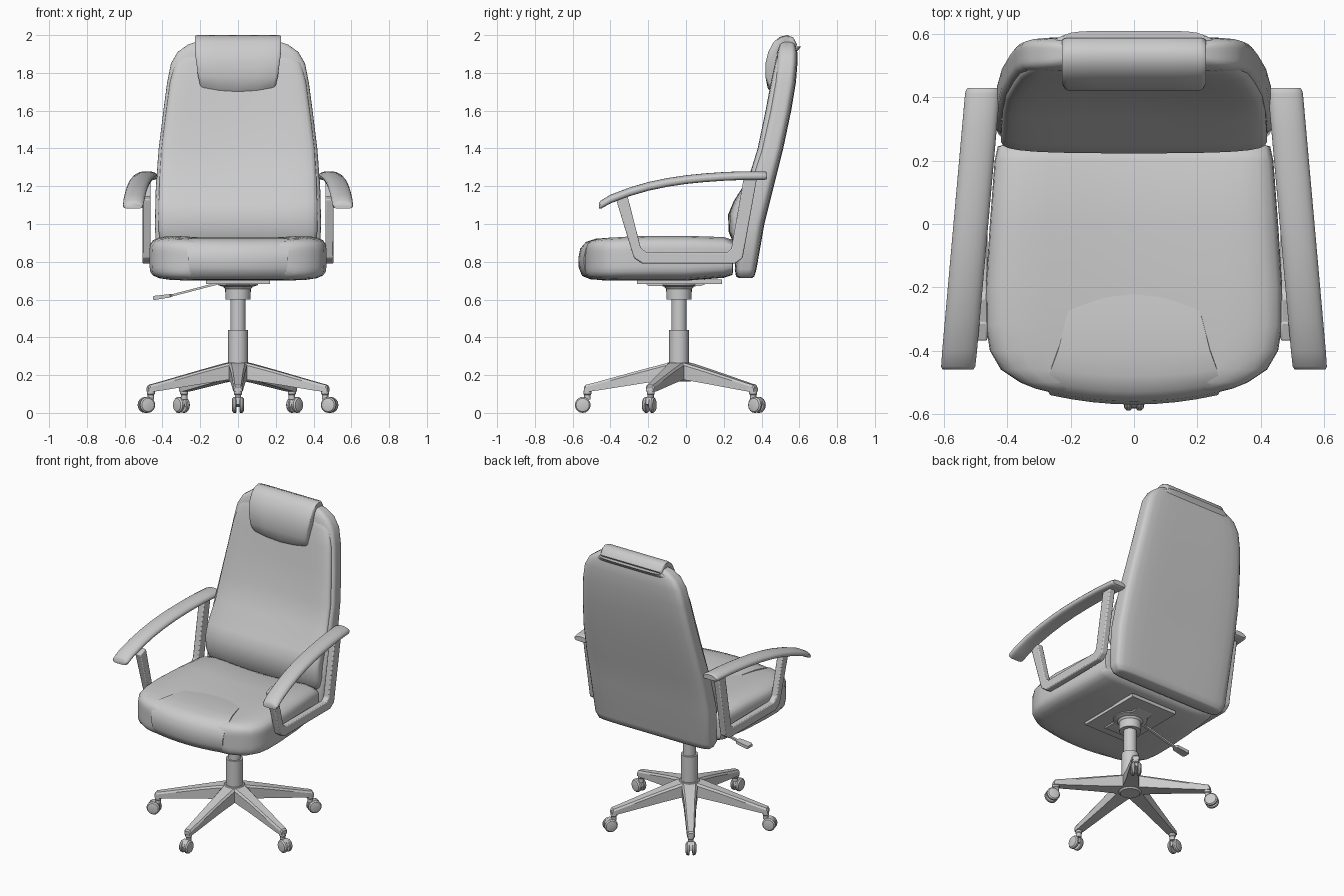
import bpy, bmesh, math
from mathutils import Matrix, Vector

if "Cube" in bpy.data.objects:
    bpy.data.objects.remove(bpy.data.objects["Cube"])

CY = -0.037  # y of the column axis


def finish(name, bm, angle=40, mat=None):
    if mat:
        bm.transform(mat)
    bmesh.ops.recalc_face_normals(bm, faces=bm.faces)
    me = bpy.data.meshes.new(name)
    bm.to_mesh(me)
    bm.free()
    ob = bpy.data.objects.new(name, me)
    bpy.context.collection.objects.link(ob)
    bpy.ops.object.select_all(action='DESELECT')
    ob.select_set(True)
    bpy.context.view_layer.objects.active = ob
    bpy.ops.object.shade_smooth_by_angle(angle=math.radians(angle))
    return ob


def loft(name, rings, angle=40, mat=None):
    bm = bmesh.new()
    vs = [[bm.verts.new(p) for p in r] for r in rings]
    n = len(vs[0])
    for a, b in zip(vs, vs[1:]):
        for i in range(n):
            bm.faces.new((a[i], a[(i + 1) % n], b[(i + 1) % n], b[i]))
    bm.faces.new(vs[0])
    bm.faces.new(vs[-1])
    return finish(name, bm, angle, mat)


def soft_square(power, k=10):
    """Points of a rounded square in -1..1, evenly spread along the sides."""
    side = [(-1 + 2 * i / k, -1) for i in range(k)]
    pts = []
    for q in range(4):
        for u, v in side:
            s = (abs(u) ** power + abs(v) ** power) ** (-1 / power)
            pts.append((u * s, v * s))
        side = [(-v, u) for u, v in side]
    return pts


def lathe(name, profile, sides=24, mat=None):
    rings = [[(r * math.cos(2 * math.pi * i / sides), r * math.sin(2 * math.pi * i / sides), z)
              for i in range(sides)] for r, z in profile]
    return loft(name, rings, 35, mat)


def plate(name, pts, x0, x1, mat=None):
    """Extrude a y-z outline between two x values."""
    return loft(name, [[(x, y, z) for y, z in pts] for x in (x0, x1)], 30, mat)


# Seat cushion: sections along y (y, half width, bottom, top)
rings = []
for y, w, zb, zt in [(.25, .41, .75, .90), (.245, .43, .73, .92), (.2, .44, .715, .935),
                     (0, .455, .70, .942), (-.2, .468, .70, .942), (-.32, .468, .70, .937),
                     (-.40, .455, .70, .932), (-.46, .42, .703, .925), (-.50, .36, .71, .915),
                     (-.52, .31, .72, .90), (-.535, .25, .745, .87)]:
    ring = []
    for u, v in soft_square(6):
        dish = .02 * max(0, 1 - (u / .75) ** 2) if v > 0 else 0
        ring.append((u * w, y, (zb + zt) / 2 + v * (zt - zb) / 2 - dish))
    rings.append(ring)
loft("seat_cushion", rings, 60)

# Raised front panel of the seat: arc profile with a widening outline
rings = []
for y, z, w in [(-.22, .921, .19), (-.30, .928, .215), (-.40, .928, .24), (-.48, .922, .262),
                (-.53, .905, .27), (-.56, .87, .27), (-.57, .82, .265), (-.568, .77, .26),
                (-.55, .725, .25), (-.50, .705, .24)]:
    front = min(1, max(0, (-y - .4) / .12))
    top = [(w * t / 4, y + .03 * front * (t / 4) ** 2, z) for t in range(-4, 5)]
    rings.append(top + [(w * .95, min(y + .09, -.25), min(z, .86)), (-w * .95, min(y + .09, -.25), min(z, .86))])
loft("seat_front_panel", rings, 50)

# Backrest shell: sections up z (z, half width, front y, rear y)
rings = [[(u * w, (yf + yb) / 2 + v * (yb - yf) / 2, z) for u, v in soft_square(6)]
         for z, w, yf, yb in [(.715, .38, .28, .35), (.722, .41, .265, .362), (.76, .43, .258, .373),
                              (1.0, .44, .275, .415), (1.2, .435, .325, .465), (1.4, .42, .39, .515),
                              (1.6, .395, .435, .557), (1.75, .375, .462, .582), (1.85, .355, .475, .59),
                              (1.91, .32, .482, .589), (1.95, .265, .495, .58), (1.972, .20, .515, .562)]]
loft("backrest_shell", rings, 60)

# Backrest cushion with lumbar bulge below and a hollow above
rings = []
for z, w, yf, d in [(.85, .38, .275, 0), (.90, .41, .25, 0), (.96, .42, .23, -.005), (1.05, .42, .228, -.005),
                    (1.12, .42, .252, 0), (1.25, .415, .325, .012), (1.4, .405, .368, .02), (1.6, .38, .41, .02),
                    (1.75, .36, .44, .015), (1.85, .335, .463, .01), (1.91, .29, .485, 0), (1.94, .23, .51, 0)]:
    yb = yf + .10
    rings.append([(u * w, (yf + yb) / 2 + v * .05 + (d * (1 - u * u) if v < 0 else 0), z)
                  for u, v in soft_square(5)])
loft("backrest_cushion", rings, 60)

# Headrest pillow draped over the top of the back
prof = [(.455, 1.69), (.432, 1.72), (.42, 1.78), (.42, 1.85), (.435, 1.91), (.465, 1.965), (.50, 1.992),
        (.535, 2.0), (.568, 1.988), (.588, 1.95), (.56, 1.90), (.49, 1.75)]
rings = []
for u, s in [(-1, .88), (-.98, .95), (-.92, 1), (-.5, 1), (0, 1), (.5, 1), (.92, 1), (.98, .95), (1, .88)]:
    rings.append([(u * (.20 + .028 * min(1, (z - 1.69) / .22)), .51 + (y - .51) * s,
                   1.86 + (z - 1.86) * (s * .3 + .7) + (.025 * u * u if z < 1.76 else 0)) for y, z in prof])
loft("headrest_pillow", rings, 50)

# Armrests: arched pad and open frame on each side
frame = [(-.37, 1.13), (-.285, .85), (-.275, .82), (-.23, .79), (.26, .79), (.30, .82), (.375, 1.24),
         (.305, 1.24), (.24, .87), (.22, .85), (-.21, .85), (-.24, .875), (-.31, 1.15)]
path = [(-.46, 1.097, .7), (-.45, 1.103, .95), (-.40, 1.132, 1), (-.30, 1.17, 1), (-.2, 1.199, 1), (-.1, 1.22, 1),
        (0, 1.235, 1), (.1, 1.245, 1), (.2, 1.252, 1), (.3, 1.256, 1), (.41, 1.256, 1), (.423, 1.256, .9), (.43, 1.256, .7)]
for side, sx in (("right", 1), ("left", -1)):
    rings = []
    for y, z, s in path:
        cx = .515 - .04 * (y / .45)
        rings.append([(sx * (cx + u * .055 * (.6 + .4 * s)), y,
                       z + v * .023 * s - (.012 * u * u if v > 0 else 0)) for u, v in soft_square(4, 6)])
    loft(side + "_arm_pad", rings, 50)
    bar = plate(side + "_arm_frame", frame, sx * .463, sx * .505)
    bev = bar.modifiers.new("edge", 'BEVEL')
    bev.width = .006
    bev.segments = 2

# Tilt mechanism under the seat
for name, pts, hx in [("mechanism_plate", [(-.26, .705), (-.26, .682), (.19, .682), (.19, .705)], .17),
                      ("mechanism_channel", [(-.22, .69), (-.20, .672), (.08, .672), (.12, .69)], .06)]:
    plate(name, pts, -hx, hx)

# Height lever with paddle
rings = [[(x, CY + dy * w, z + dz * t) for dy, dz in ((-1, -1), (1, -1), (1, 1), (-1, 1))]
         for x, z, w, t in [(-.05, .70, .008, .006), (-.35, .622, .008, .006), (-.36, .62, .022, .009),
                            (-.44, .609, .027, .011), (-.45, .608, .022, .008)]]
loft("height_lever", rings, 30)

# Gas column and collar
axis = Matrix.Translation((0, CY, 0))
lathe("column_sleeve", [(.052, .2), (.052, .44)], mat=axis)
lathe("column_piston", [(.04, .43), (.04, .62)], mat=axis)
lathe("column_collar", [(.066, .60), (.068, .655), (.078, .668), (.105, .676), (.105, .69)], mat=axis)
lathe("base_hub", [(.06, .165), (.075, .18), (.075, .245), (.06, .268)], 20, mat=axis)

# Five star legs with twin-wheel casters
hood = [(.035 * math.cos(a), .045 + .04 * math.sin(a)) for a in (math.radians(d) for d in range(-20, 181, 25))]
for i in range(5):
    # local frame: leg runs along -y
    m = axis @ Matrix.Rotation(math.radians(72 * i), 4, 'Z')
    rings = [[(-wb, -r, zb), (wb, -r, zb), (wb, -r, zt - .012), (wt, -r, zt), (-wt, -r, zt), (-wb, -r, zt - .012)]
             for r, wb, wt, zb, zt in [(.0, .05, .04, .175, .27), (.07, .048, .036, .175, .262),
                                       (.20, .037, .028, .155, .228), (.455, .025, .018, .115, .158),
                                       (.495, .024, .016, .112, .148), (.503, .02, .012, .114, .138)]]
    loft("base_leg_%d" % (i + 1), rings, 30, m)
    lathe("caster_stem_%d" % (i + 1), [(.017, .07), (.017, .095), (.021, .1), (.021, .118)], 12,
          m @ Matrix.Translation((0, -.485, 0)))
    c = m @ Matrix.Translation((0, -.51, 0))
    plate("caster_hood_%d" % (i + 1), hood, -.02, .02, c)
    for s in (-1, 1):
        lathe("caster_wheel_%d_%s" % (i + 1, "a" if s < 0 else "b"),
              [(.038, .008), (.042, .012), (.042, .022), (.035, .03), (.022, .033)], 16,
              c @ Matrix.Translation((0, 0, .042)) @ Matrix.Rotation(s * math.pi / 2, 4, 'Y'))
